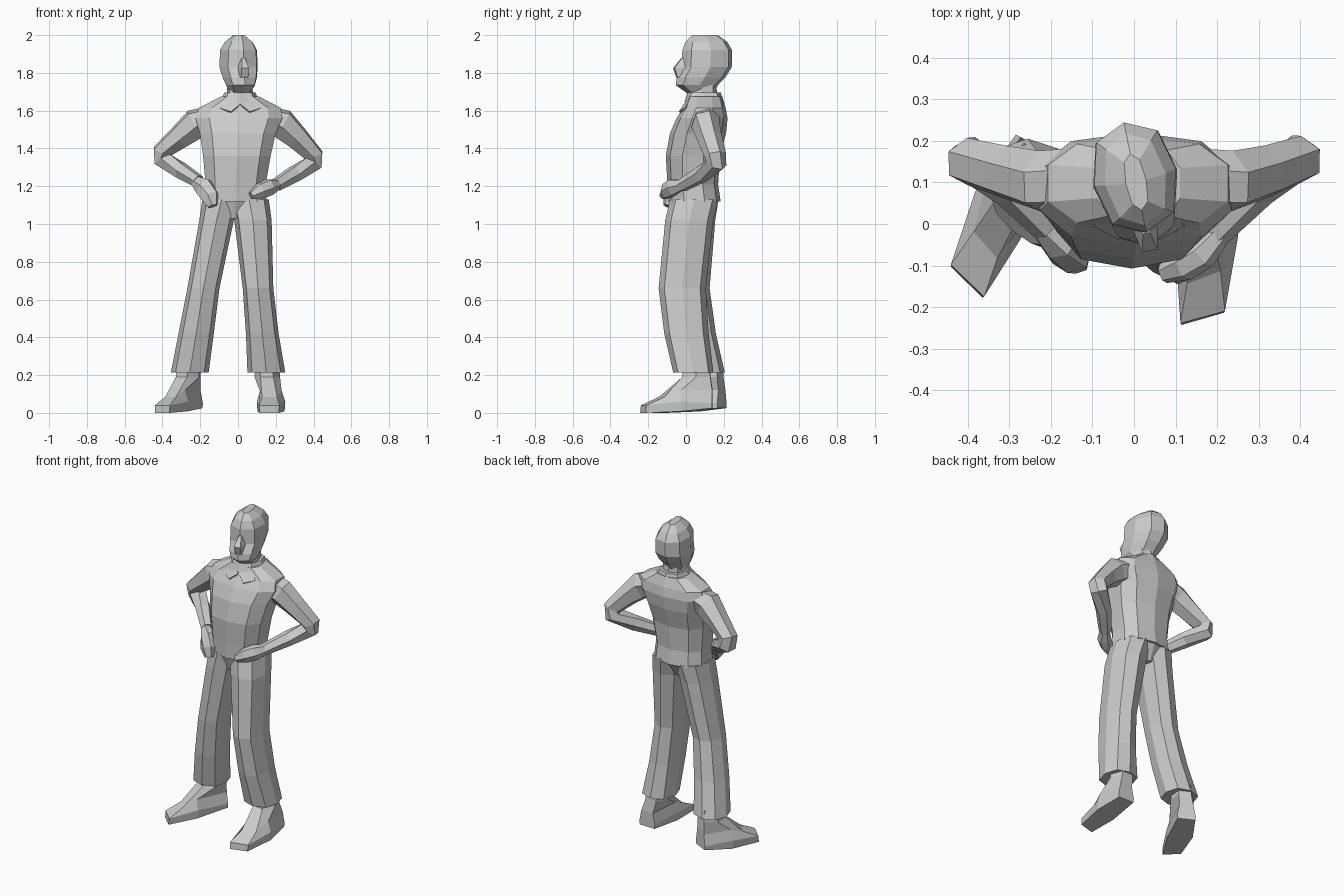
import bpy, bmesh, math
from mathutils import Vector, Matrix


def make(name, bm):
    bmesh.ops.recalc_face_normals(bm, faces=bm.faces)
    me = bpy.data.meshes.new(name)
    bm.to_mesh(me)
    bm.free()
    ob = bpy.data.objects.new(name, me)
    bpy.context.collection.objects.link(ob)
    return ob


def loft(name, rings):
    """Skin a list of equal-length point rings and cap both ends."""
    bm = bmesh.new()
    vs = [[bm.verts.new(p) for p in r] for r in rings]
    n = len(rings[0])
    for a, b in zip(vs, vs[1:]):
        for i in range(n):
            j = (i + 1) % n
            bm.faces.new((a[i], a[j], b[j], b[i]))
    bm.faces.new(vs[0][::-1])
    bm.faces.new(vs[-1])
    return make(name, bm)


def sq(v, e):
    return math.copysign(abs(v) ** e, v)


def flat_ring(z, x0, x1, y0, y1, n=8, e=0.8):
    """Horizontal rounded ring filling the box x0..x1, y0..y1."""
    pts = []
    for i in range(n):
        a = -math.pi / 2 + i * 2 * math.pi / n
        pts.append(Vector(((x0 + x1) / 2 + (x1 - x0) / 2 * sq(math.cos(a), e),
                           (y0 + y1) / 2 + (y1 - y0) / 2 * sq(math.sin(a), e), z)))
    return pts


def stack(name, rows, **kw):
    return loft(name, [flat_ring(*r, **kw) for r in rows])


def tube(name, path, n=6):
    """Tube along a path; each row is x, y, z, half width, half height."""
    pts = [Vector(p[:3]) for p in path]
    rings = []
    for i, p in enumerate(path):
        d = Vector()
        if i > 0:
            d += (pts[i] - pts[i - 1]).normalized()
        if i < len(pts) - 1:
            d += (pts[i + 1] - pts[i]).normalized()
        d.normalize()
        side = d.cross(Vector((0, 1, 0.25))).normalized()
        other = side.cross(d)
        rings.append([pts[i] + other * p[3] * math.cos(k * 2 * math.pi / n)
                      + side * p[4] * math.sin(k * 2 * math.pi / n) for k in range(n)])
    return loft(name, rings)


# Shirt: hem, chest, shoulders
stack("shirt", [
    (1.12, -0.185, 0.160, -0.095, 0.183),
    (1.21, -0.178, 0.153, -0.098, 0.170),
    (1.36, -0.192, 0.180, -0.107, 0.180),
    (1.48, -0.210, 0.208, -0.085, 0.212),
    (1.56, -0.235, 0.245, -0.050, 0.220),
    (1.615, -0.215, 0.235, -0.015, 0.210),
    (1.675, -0.095, 0.115, 0.005, 0.192)], n=10, e=0.8)

# Trousers: two legs joined by a seat
stack("left_trouser_leg", [
    (0.215, -0.355, -0.155, 0.0, 0.205),
    (0.42, -0.315, -0.128, -0.04, 0.158),
    (0.66, -0.268, -0.098, -0.07, 0.125),
    (1.02, -0.205, -0.022, -0.085, 0.155),
    (1.13, -0.188, 0.015, -0.085, 0.172)])
stack("right_trouser_leg", [
    (0.215, 0.05, 0.25, -0.068, 0.145),
    (0.42, 0.042, 0.215, -0.115, 0.12),
    (0.66, 0.025, 0.187, -0.145, 0.105),
    (1.02, -0.020, 0.178, -0.11, 0.145),
    (1.13, -0.045, 0.163, -0.085, 0.172)])
stack("trouser_seat", [
    (1.03, -0.07, 0.03, -0.06, 0.12),
    (1.13, -0.16, 0.135, -0.09, 0.174)], e=0.6)


# Shoes with ankle tops
def shoe(name, heel, toe, ankle, inner):
    h, t, c = Vector(heel), Vector(toe), Vector(ankle)
    u = (t - h).normalized()
    v = Vector((-u.y, u.x)) * inner     # points toward the inner side
    length = (t - h).length

    def ring(scale, zt, zm, zh, pull):
        rows = [(length - pull + 0.016, 0.053, zt), (length * 0.55, 0.070, zm), (0, 0.055, zh),
                (0, -0.055, zh), (length * 0.45, -0.080, zm), (length - pull - 0.016, -0.053, zt)]
        out = []
        for a, b, z in rows:
            p = h + u * a + v * b * scale
            out.append(Vector((p.x, p.y, z)))
        return out

    def ankle_ring(z, r):
        rows = [(1, .45), (0, 0.9), (-1, .5), (-1, -.5), (0, -0.9), (1, -.45)]
        out = []
        for a, b in rows:
            p = c + u * a * r + v * b * r
            out.append(Vector((p.x, p.y, z)))
        return out
    loft(name, [ring(0.95, 0.0, 0.008, 0.025, 0.0), ring(1.0, 0.04, 0.06, 0.05, 0.004),
                ring(0.75, 0.085, 0.12, 0.12, 0.10), ankle_ring(0.19, 0.075),
                ankle_ring(0.26, 0.07)])


shoe("left_shoe", (-0.235, 0.19), (-0.402, -0.14), (-0.265, 0.115), 1)
shoe("right_shoe", (0.175, 0.14), (0.165, -0.228), (0.155, 0.055), -1)

# Sleeves with a blunt bend at the elbow
tube("left_sleeve", [
    (-0.13, 0.105, 1.57, 0.08, 0.06), (-0.225, 0.103, 1.53, 0.075, 0.085),
    (-0.31, 0.125, 1.46, 0.066, 0.066), (-0.40, 0.15, 1.385, 0.058, 0.056),
    (-0.395, 0.155, 1.34, 0.056, 0.056),
    (-0.30, 0.085, 1.282, 0.046, 0.046), (-0.21, -0.01, 1.225, 0.036, 0.036)])
tube("right_sleeve", [
    (0.13, 0.105, 1.57, 0.08, 0.06), (0.235, 0.103, 1.53, 0.075, 0.085),
    (0.315, 0.125, 1.455, 0.066, 0.066), (0.40, 0.155, 1.365, 0.058, 0.056),
    (0.395, 0.16, 1.32, 0.056, 0.056),
    (0.30, 0.085, 1.265, 0.046, 0.046), (0.20, -0.02, 1.205, 0.036, 0.036)])

# Hands resting on the hips
tube("left_hand", [
    (-0.225, 0.0, 1.23, 0.028, 0.03), (-0.18, -0.05, 1.195, 0.04, 0.055),
    (-0.15, -0.083, 1.145, 0.038, 0.052), (-0.135, -0.098, 1.095, 0.022, 0.028)])
tube("right_hand", [
    (0.21, -0.015, 1.21, 0.028, 0.03), (0.165, -0.07, 1.195, 0.04, 0.048),
    (0.12, -0.10, 1.175, 0.038, 0.045), (0.07, -0.12, 1.15, 0.024, 0.022)])

# Neck and collar
stack("neck", [(1.60, -0.065, 0.085, 0.0, 0.17), (1.75, -0.055, 0.075, 0.01, 0.16)])
stack("collar", [(1.645, -0.095, 0.115, -0.01, 0.198), (1.695, -0.072, 0.092, 0.008, 0.185)])
for side, nm in ((-1, "left_collar_flap"), (1, "right_collar_flap")):
    bm = bmesh.new()
    cx = 0.012
    bm.faces.new([bm.verts.new(p) for p in (
        (cx, -0.012, 1.635), (cx + side * 0.05, -0.038, 1.595),
        (cx + side * 0.11, -0.005, 1.615), (cx + side * 0.085, 0.02, 1.665))])
    ob = make(nm, bm)
    ob.modifiers.new("thickness", "SOLIDIFY").thickness = 0.01

# Head, turned slightly to one side
head = stack("head", [
    (1.695, -0.055, 0.055, -0.10, 0.05),
    (1.735, -0.078, 0.078, -0.157, 0.07),
    (1.775, -0.092, 0.092, -0.153, 0.11),
    (1.83, -0.103, 0.103, -0.125, 0.145),
    (1.92, -0.100, 0.100, -0.122, 0.147),
    (1.965, -0.074, 0.074, -0.105, 0.12),
    (2.0, -0.025, 0.025, -0.068, 0.07)], e=0.85)
nose = loft("nose", [[Vector(p) for p in ((-w, -0.10, z), (w, -0.10, z), (w * 0.6, y, z), (-w * 0.6, y, z))]
                     for w, y, z in ((0.014, -0.125, 1.88), (0.032, -0.168, 1.825), (0.032, -0.15, 1.775))])
for ob in (head, nose):
    ob.data.transform(Matrix.Translation((0.005, 0.1, 0)) @ Matrix.Rotation(0.2, 4, "Z"))
